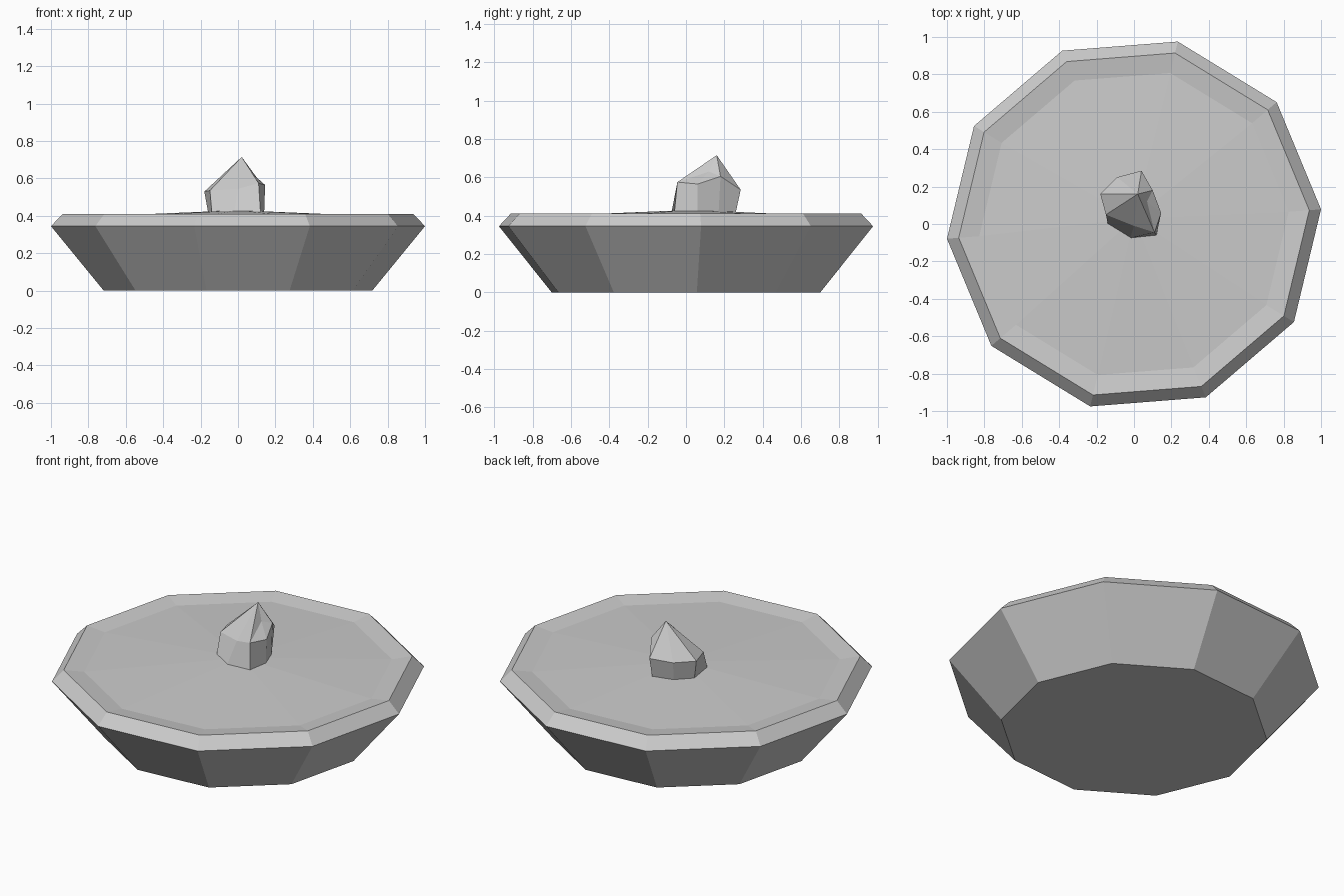
import bpy, bmesh
from math import sin, cos, radians

cube = bpy.data.objects.get("Cube")
if cube:
    bpy.data.objects.remove(cube)


def material(name, rgb):
    mat = bpy.data.materials.new(name)
    mat.use_nodes = True
    color = (*rgb, 1)
    mat.diffuse_color = color
    mat.node_tree.nodes["Principled BSDF"].inputs["Base Color"].default_value = color
    return mat


grey = material("stone grey", (0.6, 0.6, 0.6))


def finish(name, bm):
    bmesh.ops.recalc_face_normals(bm, faces=bm.faces)
    mesh = bpy.data.meshes.new(name)
    bm.to_mesh(mesh)
    bm.free()
    mesh.materials.append(grey)
    obj = bpy.data.objects.new(name, mesh)
    bpy.context.collection.objects.link(obj)


def bridge(bm, low, high):
    n = len(low)
    for i in range(n):
        j = (i + 1) % n
        bm.faces.new((low[i], low[j], high[j], high[i]))


# Ten-sided dish: flared wall, bevelled rim, shallow mound inside
SIDES, TURN = 10, radians(4.5)
bm = bmesh.new()
rings = []
for radius, z in [(0.72, 0), (1.003, 0.345), (0.94, 0.41), (0.83, 0.395)]:
    rings.append([bm.verts.new((radius * cos(TURN + radians(36 * i)),
                                radius * sin(TURN + radians(36 * i)), z))
                  for i in range(SIDES)])
bm.faces.new(rings[0])
for low, high in zip(rings, rings[1:]):
    bridge(bm, low, high)
centre = bm.verts.new((0, 0.03, 0.43))
for i in range(SIDES):
    bm.faces.new((rings[-1][i], rings[-1][(i + 1) % SIDES], centre))
finish("dish", bm)

# Irregular pointed rock: leaning wall, then facets to a peak and a shoulder
waist = [(-0.15, 0.05, 0.535), (0, -0.01, 0.545), (0.11, -0.045, 0.575),
         (0.145, 0.06, 0.565), (0.1, 0.18, 0.605), (0.04, 0.285, 0.535),
         (-0.09, 0.25, 0.53), (-0.18, 0.16, 0.53)]
base = [(-0.14, 0), (-0.02, -0.075), (0.12, -0.06), (0.14, 0.06),
        (0.1, 0.17), (0.04, 0.26), (-0.08, 0.23), (-0.16, 0.15)]
bm = bmesh.new()
low = [bm.verts.new((x, y, 0.42)) for x, y in base]
high = [bm.verts.new(p) for p in waist]
peak = bm.verts.new((0.02, 0.16, 0.715))
shoulder = bm.verts.new((0.07, 0.12, 0.63))
bm.faces.new(low)
bridge(bm, low, high)
for i in range(8):
    tip = shoulder if i in (2, 3) else peak
    bm.faces.new((high[i], high[(i + 1) % 8], tip))
bm.faces.new((high[2], shoulder, peak))
bm.faces.new((high[4], peak, shoulder))
finish("rock", bm)
